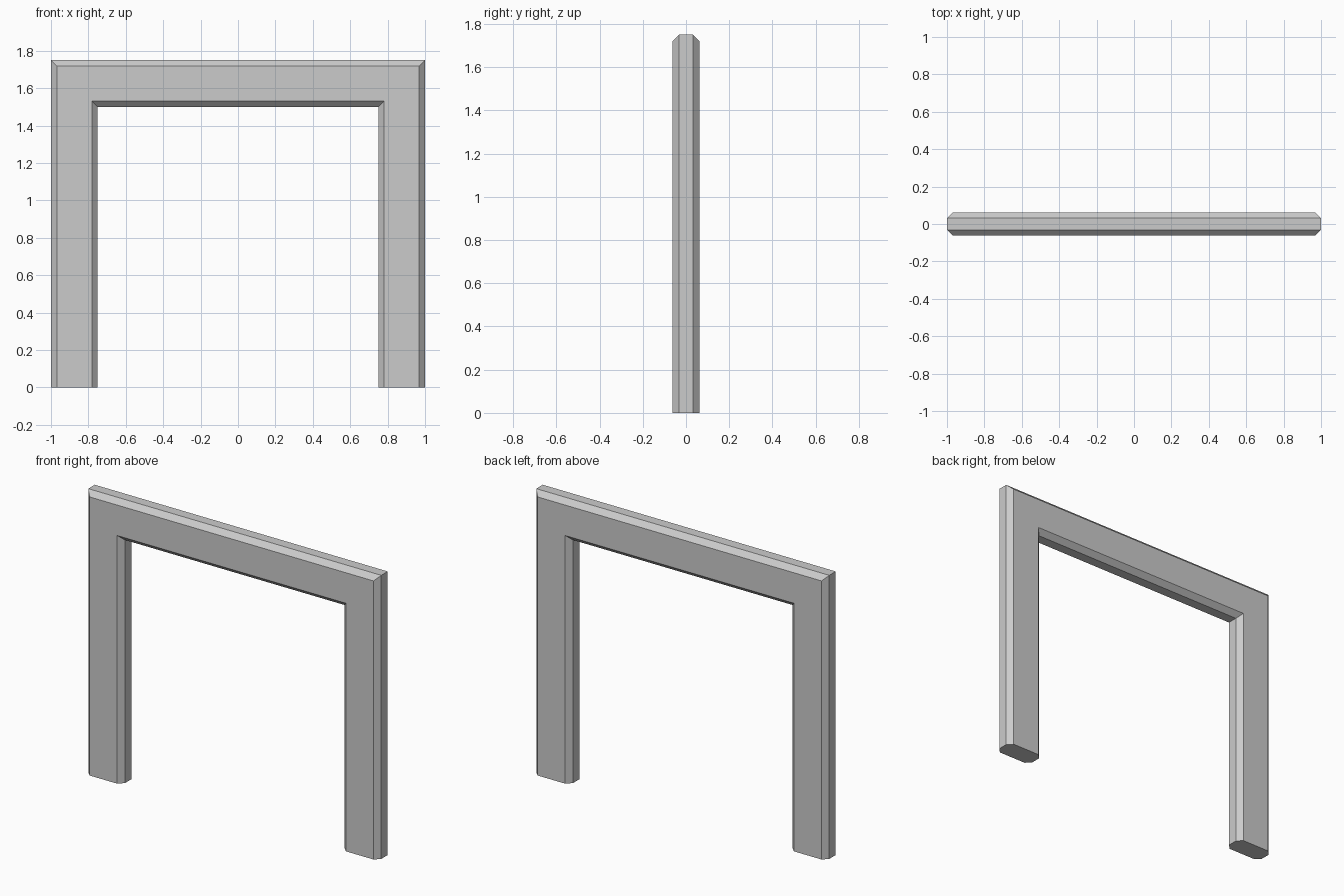
import bpy, bmesh

if "Cube" in bpy.data.objects:
    bpy.data.objects.remove(bpy.data.objects["Cube"])

HALF_WIDTH, HEIGHT = 1.0, 1.75
BAND, HALF_DEPTH, CHAMFER = 0.25, 0.0625, 0.031

# Chamfered bar section: (distance inward from outer edge, y)
h, c = HALF_DEPTH, CHAMFER
section = [(0, -h + c), (c, -h), (BAND - c, -h), (BAND, -h + c),
           (BAND, h - c), (BAND - c, h), (c, h), (0, h - c)]


def stations(d, y):
    """Path of one section point: left foot, two mitred corners, right foot."""
    x, z = HALF_WIDTH - d, HEIGHT - d
    return [(-x, y, 0), (-x, y, z), (x, y, z), (x, y, 0)]


# Sweep the section up, across and down
bm = bmesh.new()
strands = [[bm.verts.new(p) for p in stations(d, y)] for d, y in section]
n = len(strands)
for i in range(n):
    a, b = strands[i], strands[(i + 1) % n]
    for k in range(3):
        bm.faces.new((a[k], a[k + 1], b[k + 1], b[k]))

# Close the feet
for k in (0, 3):
    bm.faces.new([s[k] for s in strands])
bmesh.ops.recalc_face_normals(bm, faces=bm.faces)

mesh = bpy.data.meshes.new("door_frame")
bm.to_mesh(mesh)
bm.free()
bpy.context.collection.objects.link(bpy.data.objects.new("door_frame", mesh))
